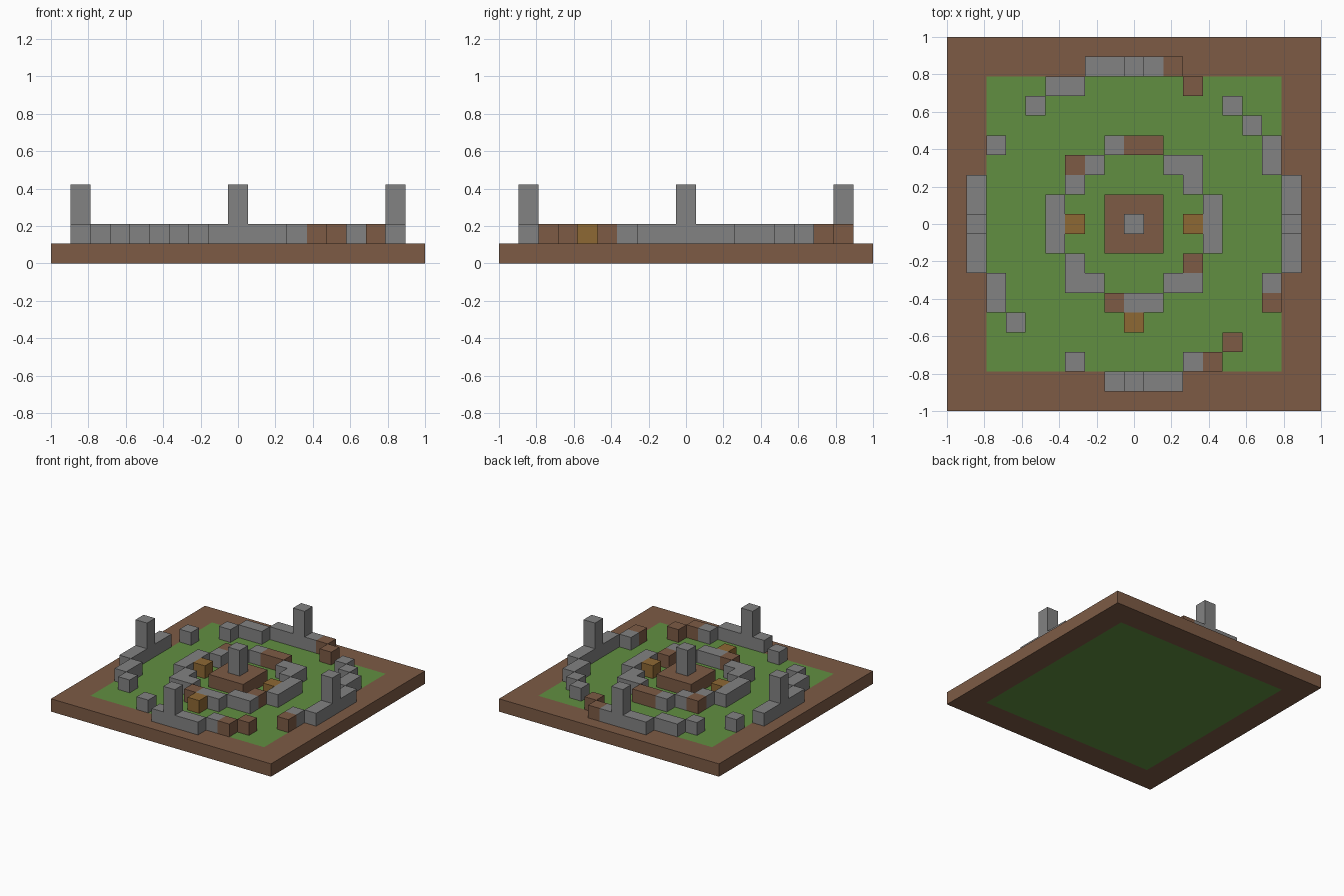
import bpy
import bmesh
from mathutils import Vector

default = bpy.data.objects.get("Cube")
if default:
    bpy.data.objects.remove(default, do_unlink=True)

UNIT = 2 / 19      # edge of one block
HALF = 9           # blocks from the centre to the rim
LAWN = 7           # half width of the lawn in blocks


def material(name, rgb):
    mat = bpy.data.materials.new(name)
    mat.use_nodes = True
    colour = (*rgb, 1)
    mat.diffuse_color = colour
    mat.node_tree.nodes["Principled BSDF"].inputs["Base Color"].default_value = colour
    return mat


STONE = material("grey stone", (0.223, 0.223, 0.223))
EARTH = material("brown earth", (0.205, 0.105, 0.06))
GRASS = material("green grass", (0.12, 0.275, 0.053))
OCHRE = material("ochre wood", (0.27, 0.138, 0.034))


def block_object(name, cells, mat):
    """Join unit blocks into one mesh that has only the outer faces."""
    bm = bmesh.new()
    axes = [Vector((1, 0, 0)), Vector((0, 1, 0)), Vector((0, 0, 1))]
    for cell in cells:
        centre = Vector(cell) + Vector((0, 0, 0.5))
        for k in range(3):
            for sign in (1, -1):
                n = axes[k] * sign
                neighbour = tuple(int(c) for c in Vector(cell) + n)
                if neighbour in cells:
                    continue
                u, v = axes[(k + 1) % 3] * sign, axes[(k + 2) % 3]
                corners = (-u - v, u - v, u + v, -u + v)
                bm.faces.new([bm.verts.new((centre + (n + c) / 2) * UNIT) for c in corners])
    bmesh.ops.remove_doubles(bm, verts=bm.verts, dist=UNIT / 100)
    bmesh.ops.dissolve_limit(bm, angle_limit=0.01, verts=bm.verts, edges=bm.edges)
    bmesh.ops.triangulate(bm, faces=[f for f in bm.faces if len(f.verts) > 4])
    mesh = bpy.data.meshes.new(name)
    bm.to_mesh(mesh)
    bm.free()
    mesh.materials.append(mat)
    obj = bpy.data.objects.new(name, mesh)
    bpy.context.collection.objects.link(obj)


def square(half, z):
    """Filled square of blocks around the centre."""
    side = range(-half, half + 1)
    return {(x, y, z) for x in side for y in side}


def ring(octant):
    """Mirror one eighth of a circle into a full ring of blocks."""
    return {(sx * x, sy * y)
            for a, b in octant for x, y in ((a, b), (b, a))
            for sx in (1, -1) for sy in (1, -1)}


def raised(plan, *layers):
    return {(x, y, z) for x, y in plan for z in layers}


# Ground: a lawn framed by an earth border
lawn = square(LAWN, 0)
block_object("lawn", lawn, GRASS)
block_object("earth_border", square(HALF, 0) - lawn, EARTH)

# Two ring walls, with fallen blocks and blocks replaced by earth
inner_ring = ring([(4, 0), (4, 1), (3, 2), (3, 3)])
outer_ring = ring([(8, 0), (8, 1), (8, 2), (7, 3), (7, 4), (6, 5)])
fallen = {(4, 7), (-6, 5), (-7, 3), (6, -5), (-5, -6), (-4, -7), (-2, -8)}
inner_earth = {(0, 4), (1, 4), (-3, 3), (3, -2), (-1, -4)}
outer_earth = {(2, 8), (3, 7), (7, -4), (5, -6), (4, -7)}
block_object("inner_wall", raised(inner_ring - inner_earth, 1), STONE)
block_object("outer_wall", raised(outer_ring - outer_earth - fallen, 1), STONE)
block_object("earth_blocks", raised(inner_earth | outer_earth, 1), EARTH)
block_object("ochre_blocks", raised({(3, 0), (-3, 0), (0, -5)}, 1), OCHRE)

# Central plinth and the five pillars
block_object("central_plinth", square(1, 1), EARTH)
block_object("pillars", raised(ring([(8, 0)]) | {(0, 0)}, 2, 3), STONE)
